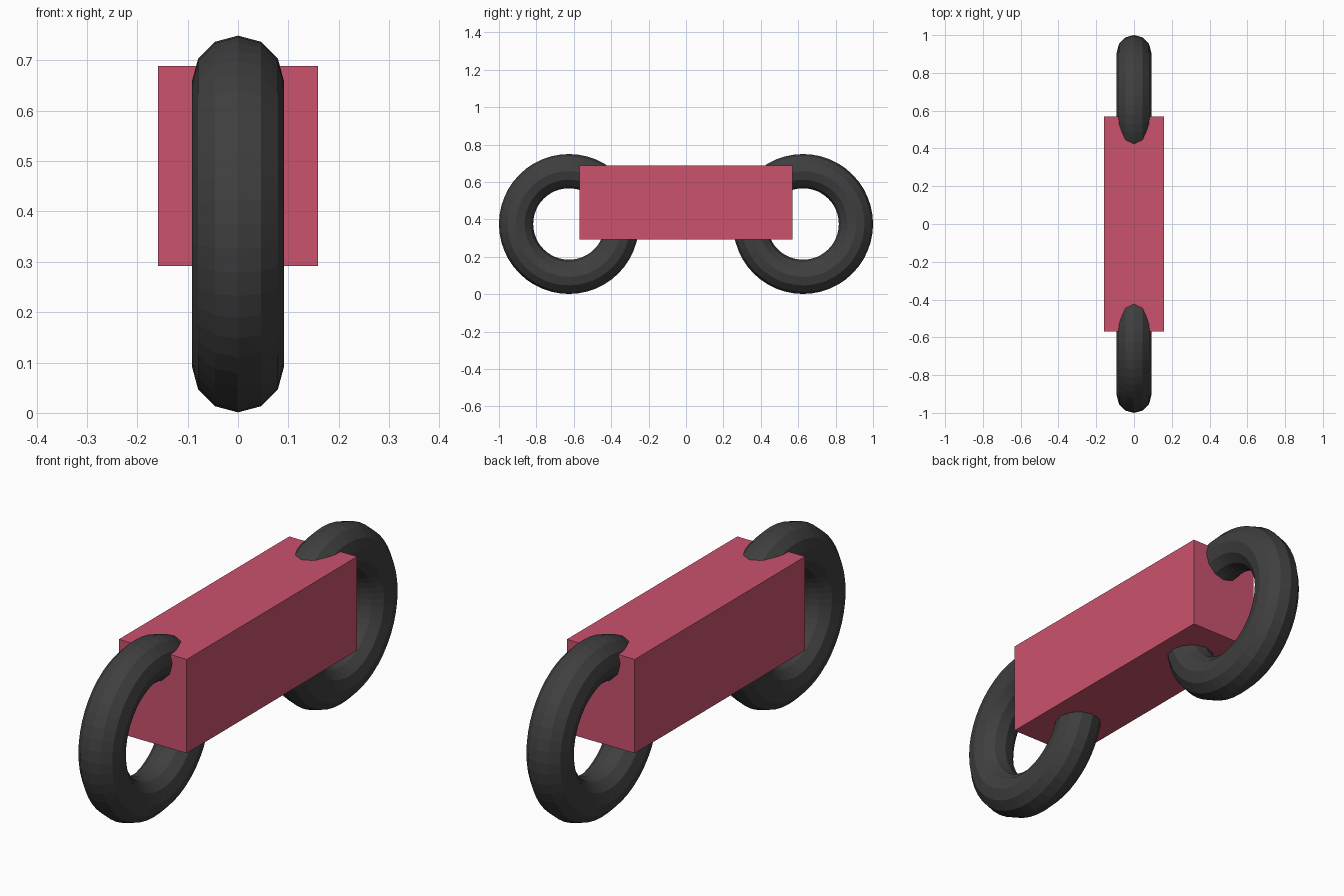
import bpy
from math import radians

if "Cube" in bpy.data.objects:
    bpy.data.objects.remove(bpy.data.objects["Cube"], do_unlink=True)


def make_material(name, rgb):
    mat = bpy.data.materials.new(name)
    mat.use_nodes = True
    colour = (*rgb, 1.0)
    mat.diffuse_color = colour
    mat.node_tree.nodes["Principled BSDF"].inputs["Base Color"].default_value = colour
    return mat


rose = make_material("rose_red", (0.60, 0.085, 0.155))
rubber = make_material("dark_rubber", (0.05, 0.05, 0.05))

# Body block
bpy.ops.mesh.primitive_cube_add(size=1, location=(0, 0, 0.49))
body = bpy.context.object
body.name = "body"
body.scale = (0.318, 1.14, 0.397)
bpy.ops.object.transform_apply(location=False, rotation=False, scale=True)
body.data.materials.append(rose)

# Ring wheels, one at each end, faceted
for name, side in (("front_wheel", -1), ("back_wheel", 1)):
    bpy.ops.mesh.primitive_torus_add(
        major_segments=48, minor_segments=12,
        major_radius=0.2825, minor_radius=0.0915,
        location=(0, side * 0.626, 0.375), rotation=(0, radians(90), 0))
    wheel = bpy.context.object
    wheel.name = name
    wheel.data.materials.append(rubber)
    bpy.ops.object.shade_flat()
